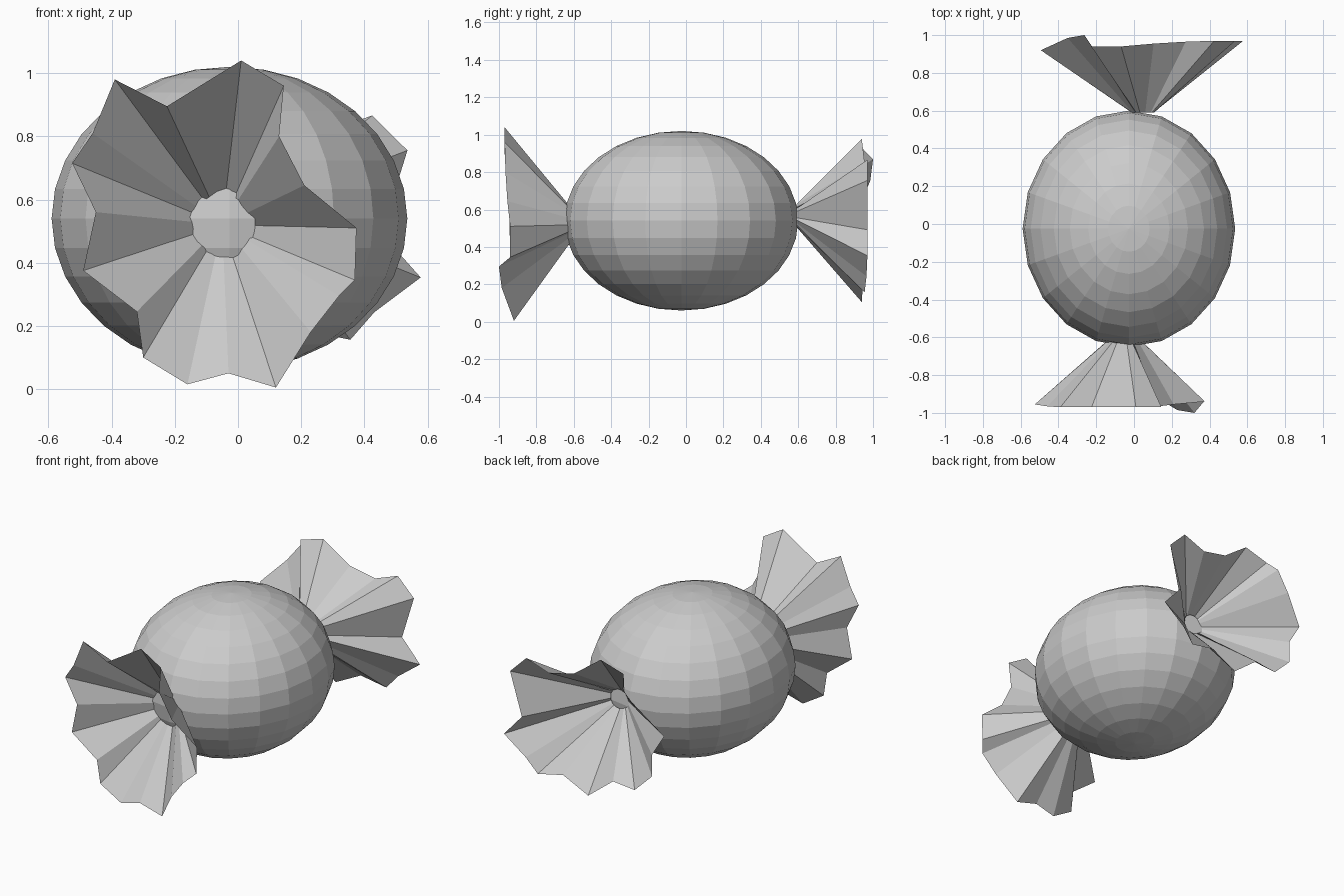
import bpy, bmesh, math
from mathutils import Matrix, Vector

if "Cube" in bpy.data.objects:
    bpy.data.objects.remove(bpy.data.objects["Cube"])

# Sweet body: flattened low-poly sphere
bpy.ops.mesh.primitive_uv_sphere_add(segments=20, ring_count=16, radius=1,
                                     location=(-0.027, -0.025, 0.54))
body = bpy.context.object
body.name = "sweet_body"
body.scale = (0.563, 0.625, 0.48)

# Crumpled rim of the twisted wrapper end (x, y, z)
RIM = [(0.01, -0.97, 1.04), (0.145, -0.97, 0.96), (0.13, -0.965, 0.80),
       (0.21, -0.955, 0.645), (0.375, -0.94, 0.51), (0.37, -0.94, 0.345),
       (0.32, -1.0, 0.295), (0.23, -0.985, 0.18), (0.12, -0.92, 0.005),
       (-0.03, -0.925, 0.05), (-0.16, -0.925, 0.015), (-0.30, -0.93, 0.10),
       (-0.32, -0.935, 0.245), (-0.49, -0.94, 0.375), (-0.45, -0.945, 0.56),
       (-0.525, -0.955, 0.715), (-0.46, -0.965, 0.81), (-0.39, -0.97, 0.98),
       (-0.225, -0.97, 0.895)]
NECK = Vector((-0.05, -0.59, 0.52))
AXIS = Vector((-0.06, 0, 0.53))


def wrapper_end(name, matrix):
    """Pleated fan from a small neck ring out to the crumpled rim."""
    bm = bmesh.new()
    rim, neck = [], []
    for p in RIM:
        p = Vector(p)
        out = p - NECK
        out.y = 0
        rim.append(bm.verts.new(matrix @ p))
        neck.append(bm.verts.new(matrix @ (NECK + out.normalized() * 0.06)))
    n = len(RIM)
    for i in range(n):
        j = (i + 1) % n
        bm.faces.new((neck[i], neck[j], rim[j], rim[i]))
    mesh = bpy.data.meshes.new(name)
    bm.to_mesh(mesh)
    bm.free()
    bpy.context.collection.objects.link(bpy.data.objects.new(name, mesh))


# Front end, and the same fan flipped over and twisted for the back
wrapper_end("front_wrapper_end", Matrix.Identity(4))
flip = (Matrix.Translation((0.06, 0, 0.56))
        @ Matrix.Rotation(math.radians(-104.5), 4, 'Y')
        @ Matrix.Rotation(math.pi, 4, 'X')
        @ Matrix.Translation(-AXIS))
wrapper_end("back_wrapper_end", flip)
